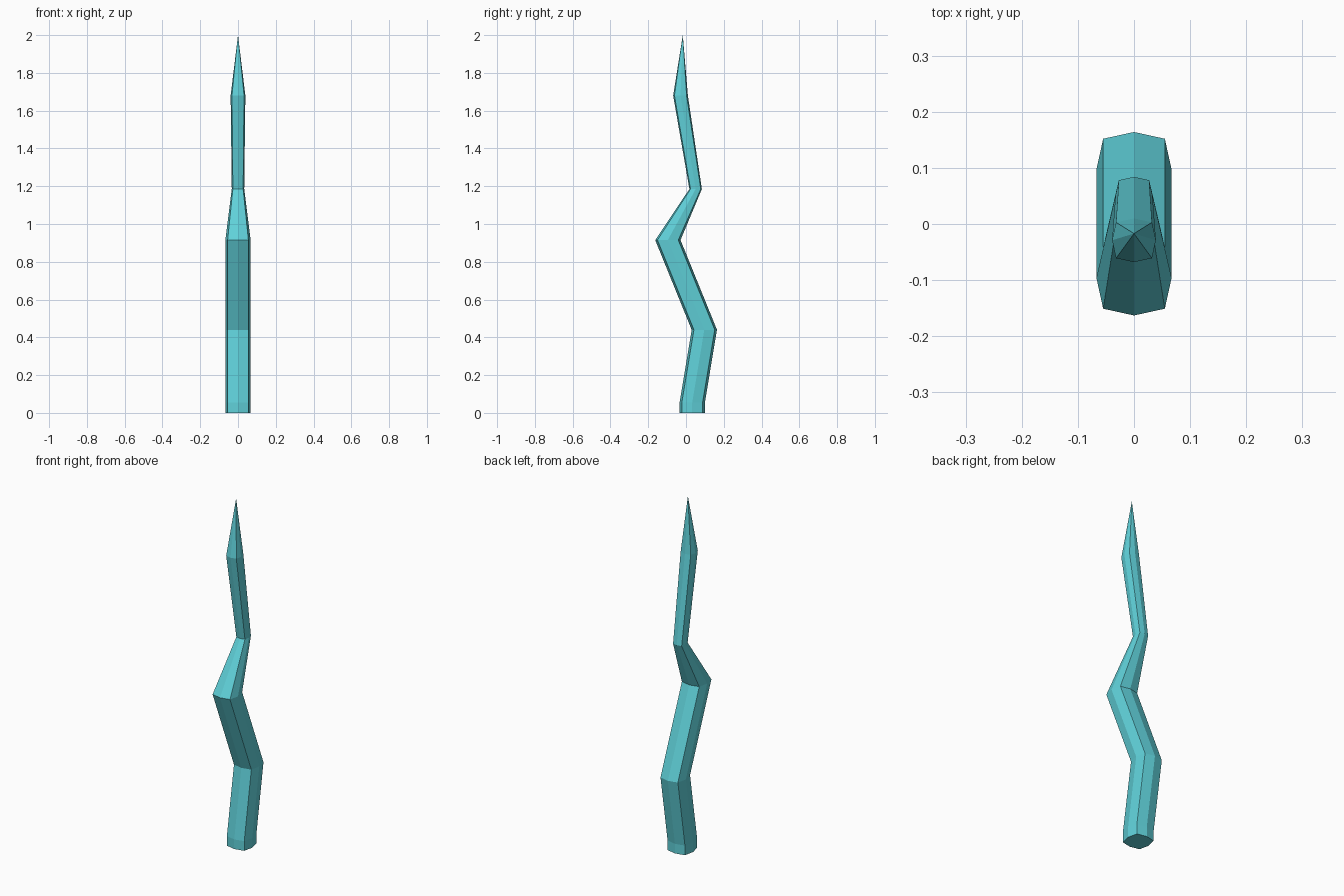
import bpy, bmesh

cube = bpy.data.objects.get("Cube")
if cube:
    bpy.data.objects.remove(cube, do_unlink=True)

# Single flat colour
mat = bpy.data.materials.new("turquoise")
mat.use_nodes = True
colour = (0.115, 0.63, 0.69, 1)
mat.diffuse_color = colour
mat.node_tree.nodes["Principled BSDF"].inputs["Base Color"].default_value = colour

# Eight-sided rounded-square cross-section, unit radius
section = [(1, 0), (.82, .82), (0, 1), (-.82, .82),
           (-1, 0), (-.82, -.82), (0, -1), (.82, -.82)]

# Level rings along the zigzag: height, y offset, radius
rings = [(0, .033, .067), (.055, .033, .067), (.44, .097, .067),
         (.915, -.096, .067), (1.185, .051, .033), (1.68, -.029, .039)]
tip = (0, -.017, 2)

bm = bmesh.new()
loops = [[bm.verts.new((x * r, y * r + cy, z)) for x, y in section]
         for z, cy, r in rings]

# Base cap, sides and pointed end
bm.faces.new(reversed(loops[0]))
n = len(section)
for low, high in zip(loops, loops[1:]):
    for i in range(n):
        j = (i + 1) % n
        bm.faces.new((low[i], low[j], high[j], high[i]))
apex = bm.verts.new(tip)
for i in range(n):
    bm.faces.new((loops[-1][i], loops[-1][(i + 1) % n], apex))
bmesh.ops.recalc_face_normals(bm, faces=bm.faces)

mesh = bpy.data.meshes.new("crooked_spike")
bm.to_mesh(mesh)
bm.free()
mesh.materials.append(mat)
spike = bpy.data.objects.new("crooked_spike", mesh)
bpy.context.collection.objects.link(spike)
